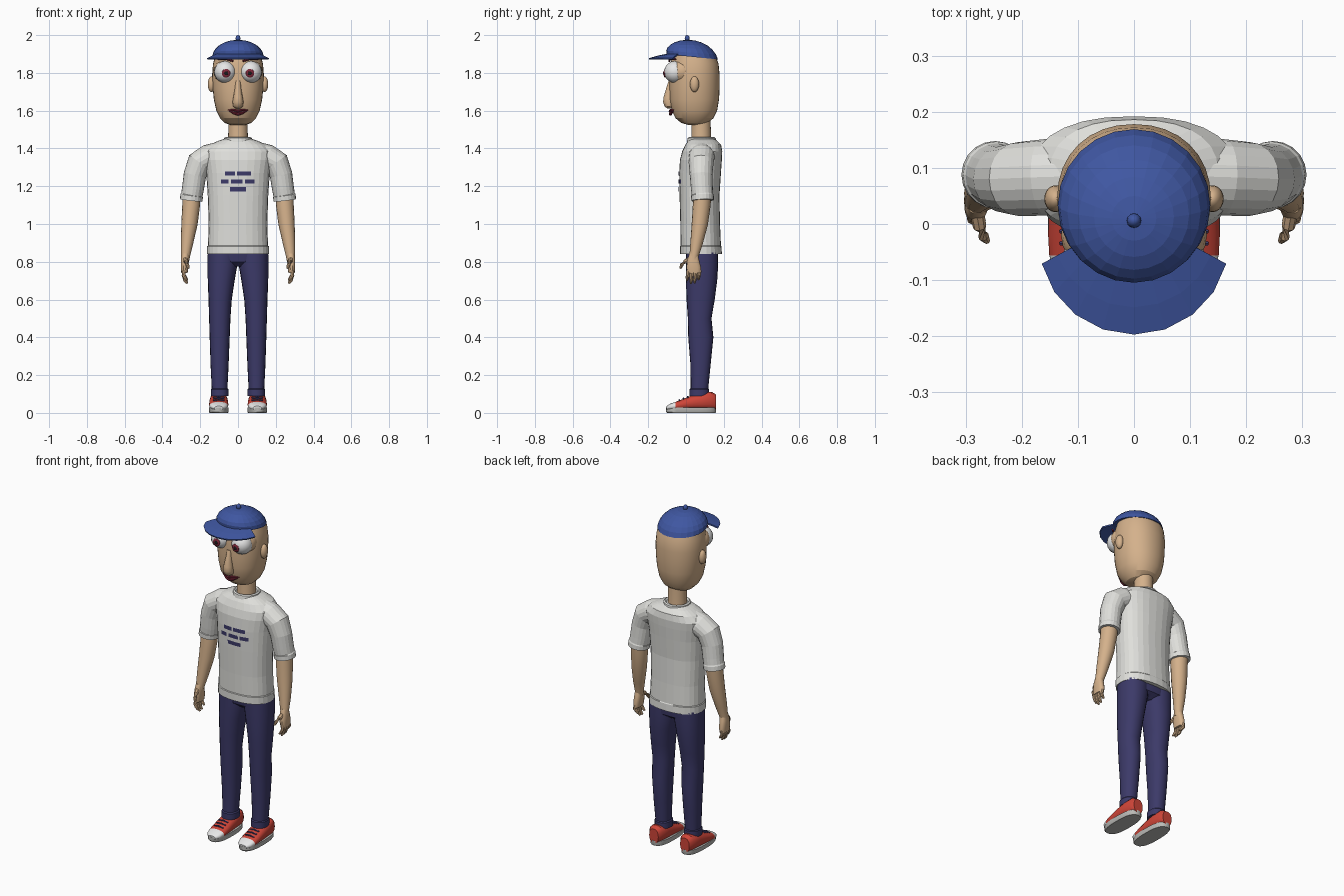
import bpy, bmesh, math
from mathutils import Vector
from mathutils.bvhtree import BVHTree

if "Cube" in bpy.data.objects:
    bpy.data.objects.remove(bpy.data.objects["Cube"])

def material(name, r, g, b):
    m = bpy.data.materials.new(name)
    m.diffuse_color = (r, g, b, 1)
    m.use_nodes = True
    m.node_tree.nodes["Principled BSDF"].inputs["Base Color"].default_value = m.diffuse_color
    return m

SKIN = material("skin", .66, .44, .26)
SHIRT = material("shirt white", .74, .74, .71)
DENIM = material("denim navy", .045, .042, .14)
BLUE = material("cap blue", .05, .095, .36)
RED = material("shoe red", .62, .06, .04)
WHITE = material("white", .82, .82, .82)
SOLE = material("sole grey", .5, .5, .48)
LIP = material("dark red", .2, .02, .04)
BLACK = material("black", .01, .01, .01)

def finish(name, bm, mat, mirror=False, smooth=None):
    bmesh.ops.recalc_face_normals(bm, faces=bm.faces)
    me = bpy.data.meshes.new(name)
    bm.to_mesh(me)
    bm.free()
    me.materials.append(mat)
    ob = bpy.data.objects.new(name, me)
    bpy.context.collection.objects.link(ob)
    if smooth:
        bpy.context.view_layer.objects.active = ob
        bpy.ops.object.select_all(action='DESELECT')
        ob.select_set(True)
        bpy.ops.object.shade_smooth_by_angle(angle=math.radians(smooth))
    if mirror:
        ob.modifiers.new("mirror", 'MIRROR')
    return ob

def loft(name, rings, mat, n=24, power=2.0, **kw):
    """Bridge rings given as (centre, u axis, v axis), closed at both ends."""
    bm = bmesh.new()
    loops = []
    for c, u, v in rings:
        loop = []
        for i in range(n):
            a = 2 * math.pi * i / n
            ca, sa = math.cos(a), math.sin(a)
            p = (Vector(c) + Vector(u) * math.copysign(abs(ca) ** (2 / power), ca)
                 + Vector(v) * math.copysign(abs(sa) ** (2 / power), sa))
            loop.append(bm.verts.new(p))
        loops.append(loop)
    for a, b in zip(loops, loops[1:]):
        for i in range(n):
            j = (i + 1) % n
            bm.faces.new((a[i], a[j], b[j], b[i]))
    bm.faces.new(loops[0])
    bm.faces.new(loops[-1])
    return finish(name, bm, mat, **kw)

def stack(name, rows, mat, **kw):
    """Horizontal sections (z, x0, x1, y0, y1)."""
    return loft(name, [(((x0 + x1) / 2, (y0 + y1) / 2, z), ((x1 - x0) / 2, 0, 0),
                        (0, (y1 - y0) / 2, 0)) for z, x0, x1, y0, y1 in rows], mat, **kw)

def tube(name, pts, mat, n=12, **kw):
    """Round tube through (x, y, z, radius)."""
    rings = []
    for i, p in enumerate(pts):
        t = (Vector(pts[min(i + 1, len(pts) - 1)][:3]) - Vector(pts[max(i - 1, 0)][:3])).normalized()
        ref = Vector((0, 1, 0)) if abs(t.y) < .8 else Vector((1, 0, 0))
        u = t.cross(ref).normalized()
        rings.append((p[:3], u * p[3], t.cross(u) * p[3]))
    return loft(name, rings, mat, n=n, **kw)

def ball(name, c, s, mat, seg=20, **kw):
    bm = bmesh.new()
    bmesh.ops.create_uvsphere(bm, u_segments=seg, v_segments=seg // 2, radius=1)
    for v in bm.verts:
        v.co = Vector((v.co.x * s[0] + c[0], v.co.y * s[1] + c[1], v.co.z * s[2] + c[2]))
    return finish(name, bm, mat, **kw)

# Head, neck, ears and nose
head_rows = [(1.525, .04, .01, .09), (1.535, .07, -.025, .115), (1.56, .095, -.055, .145),
             (1.60, .115, -.076, .165), (1.66, .128, -.086, .175), (1.72, .134, -.088, .178),
             (1.79, .137, -.087, .178), (1.85, .132, -.083, .172), (1.89, .120, -.07, .155),
             (1.93, .085, -.04, .115)]
stack("head", [(z, -r, r, a, b) for z, r, a, b in head_rows], SKIN, power=2.15, n=32, smooth=20)
stack("neck", [(z, -r, r, .08 - r, .08 + r) for z, r in ((1.4, .058), (1.46, .052), (1.57, .05))],
      SKIN, smooth=30)
ball("ear", (.14, .045, 1.74), (.02, .024, .042), SKIN, mirror=True, smooth=30)
nose_rows = [(1.612, .012, -.10), (1.622, .025, -.114), (1.645, .029, -.122), (1.67, .025, -.12),
             (1.71, .018, -.108), (1.76, .014, -.092)]
stack("nose", [(z, -r, r, y, -.06) for z, r, y in nose_rows], SKIN, n=14, smooth=40)

# Eyes, lids and brows
ball("eyeball", (.068, -.058, 1.805), (.058, .058, .058), WHITE, mirror=True, smooth=30)
ball("eyelid", (.068, -.02, 1.807), (.062, .062, .063), SKIN, mirror=True, smooth=30)
ball("iris", (.063, -.112, 1.798), (.023, .007, .023), LIP, mirror=True, smooth=30)
ball("pupil", (.063, -.117, 1.798), (.011, .004, .011), BLACK, seg=12, mirror=True)
tube("brow", [(.025, -.088, 1.862, .005), (.065, -.086, 1.876, .007), (.105, -.055, 1.872, .005)],
     LIP, n=8, mirror=True)

# Smiling mouth
tube("lower_lip", [(x, -.082 + 8 * x * x, 1.583 + 9 * x * x, .009 - abs(x) * .09)
                   for x in (-.056, -.04, -.02, 0, .02, .04, .056)], LIP, n=8, smooth=40)
tube("upper_lip", [(x, -.084 + 8 * x * x, 1.602 + 3.5 * x * x + .25 * (.02 - abs(abs(x) - .02)) - .005,
                    .008 - abs(x) * .08) for x in (-.056, -.04, -.02, 0, .02, .04, .056)],
     LIP, n=8, smooth=40)

# Cap: tilted dome, button and visor
dome = []
for i in range(7):
    t = math.radians(i * 14.6)
    r, h = .136 * math.cos(t), math.sin(t)
    dome.append(((0, .033 - .024 * h, 1.885 + .09 * h), (r, 0, 0), (0, r, -.1 * r * (1 - h))))
loft("cap_crown", dome, BLUE, n=24)
ball("cap_button", (0, .006, 1.983), (.013, .013, .017), BLUE, seg=12, smooth=40)
bm = bmesh.new()
rows = []
for k in range(3):
    f = k / 2
    row = []
    for i in range(-4, 5):
        a, b = math.radians(i * 14), math.radians(i * 19)
        inner = Vector((.132 * math.sin(a), .033 - .132 * math.cos(a), 1.898))
        outer = Vector((.168 * math.sin(b), -.03 - .166 * math.cos(b), 1.874))
        row.append(bm.verts.new(inner.lerp(outer, f) + Vector((0, 0, .006 * f * (1 - f)))))
    rows.append(row)
for a, b in zip(rows, rows[1:]):
    for i in range(8):
        bm.faces.new((a[i], a[i + 1], b[i + 1], b[i]))
visor = finish("cap_visor", bm, BLUE)
mod = visor.modifiers.new("thickness", 'SOLIDIFY')
mod.thickness, mod.offset = .008, 0

# Shirt: body with hem, sleeves, collar
body_rows = [(.84, .163, -.032, .19), (.882, .163, -.032, .188), (.886, .159, -.029, .185),
             (1.0, .155, -.03, .18), (1.15, .16, -.034, .177), (1.27, .168, -.036, .185),
             (1.34, .18, -.032, .19), (1.385, .185, -.02, .192), (1.42, .15, -.003, .186),
             (1.44, .105, .012, .165), (1.452, .068, .022, .148)]
shirt = stack("shirt_body", [(z, -r, r, a, b) for z, r, a, b in body_rows], SHIRT, power=2.35, n=28)
tube("sleeve", [(.10, .085, 1.365, .07), (.16, .083, 1.352, .068), (.205, .08, 1.325, .066),
                (.228, .08, 1.26, .06), (.238, .084, 1.19, .058), (.244, .087, 1.155, .057),
                (.245, .087, 1.151, .06), (.248, .088, 1.125, .06)], SHIRT, n=20, mirror=True)
loft("collar", [((0, .083, z), (r, 0, 0), (0, r, 0)) for z, r in
                ((1.435, .078), (1.455, .074), (1.46, .066), (1.45, .056))], SHIRT)

# Printed bars wrapped on the chest
bm = bmesh.new()
bm.from_mesh(shirt.data)
tree = BVHTree.FromBMesh(bm)
bm.free()
bm = bmesh.new()
for z, bars in ((1.267, ((-.07, -.015), (-.005, .068))),
                (1.225, ((-.09, -.05), (-.037, .025), (.037, .088))),
                (1.184, ((-.042, .042),))):
    for x0, x1 in bars:
        prev = None
        for i in range(7):
            x = x0 + (x1 - x0) * i / 6
            pair = []
            for zz in (z - .011, z + .011):
                hit = tree.ray_cast(Vector((x, -1, zz)), Vector((0, 1, 0)))[0]
                pair.append(bm.verts.new((x, hit.y - .004, zz)))
            if prev:
                bm.faces.new((prev[0], pair[0], pair[1], prev[1]))
            prev = pair
finish("chest_bars", bm, DENIM)

# Arms and hands
tube("arm", [(.247, .088, 1.16, .047), (.248, .083, 1.10, .047), (.257, .073, 1.0, .043),
             (.27, .056, .9, .033), (.278, .042, .83, .024), (.28, .04, .81, .023)],
     SKIN, n=16, mirror=True, smooth=35)
stack("palm", [(.845, .26, .298, .018, .062), (.81, .26, .302, .006, .07), (.77, .262, .303, .002, .08),
               (.74, .267, .3, .006, .078)], SKIN, n=14, power=2.5, mirror=True, smooth=35)
for i, drop in enumerate((.70, .685, .688, .705)):
    y = .012 + .02 * i
    tube("finger_%d" % (i + 1), [(.285, y, .755, .010), (.288, y - .003, .73, .010),
                                 (.28, y - .005, drop + .015, .009), (.268, y - .006, drop, .005)],
         SKIN, n=8, mirror=True, smooth=40)
tube("thumb", [(.28, .022, .815, .013), (.275, -.005, .80, .012), (.268, -.022, .785, .010),
               (.262, -.03, .765, .006)], SKIN, n=8, mirror=True, smooth=40)

# Jeans
stack("jeans_hips", [(.775, -.09, .09, .04, .13), (.80, -.155, .155, .01, .165),
                     (.86, -.156, .156, 0, .17)], DENIM, power=2.4, smooth=35)
stack("jeans_leg", [(.09, .05, .143, .018, .122), (.125, .05, .143, .018, .122),
                    (.13, .056, .139, .025, .118), (.25, .05, .145, .024, .13),
                    (.4, .044, .15, .012, .145), (.5, .04, .153, .01, .135), (.6, .033, .156, .003, .152),
                    (.7, .018, .16, 0, .165), (.78, .004, .161, 0, .17), (.85, .002, .16, 0, .17)],
      DENIM, power=2.2, n=20, mirror=True, smooth=35)

# Shoes: sole, upper with pale toe, laces
stack("shoe_sole", [(0, .052, .15, -.1, .157), (.006, .05, .154, -.105, .16), (.028, .05, .154, -.105, .16)],
      SOLE, power=2.6, mirror=True, smooth=35)
upper_rows = [(-.102, .022, .036), (-.085, .041, .048), (-.056, .049, .058), (-.02, .051, .072),
              (.03, .05, .092), (.08, .048, .106), (.135, .044, .112), (.158, .03, .098)]
upper = loft("shoe_upper", [((.102, y, (h + .015) / 2), (w, 0, 0), (0, 0, (h - .015) / 2))
                            for y, w, h in upper_rows], RED, n=20, power=2.4, mirror=True, smooth=35)
upper.data.materials.append(WHITE)
for f in upper.data.polygons:
    f.material_index = 1 if f.center.y < -.057 else 0
for i in range(3):
    y, z = -.035 + .022 * i, .067 + .0085 * i
    tube("lace_%d" % (i + 1), [(.072, y, z - .003, .004), (.102, y, z + .001, .005), (.132, y, z - .003, .004)],
         DENIM, n=6, mirror=True)
